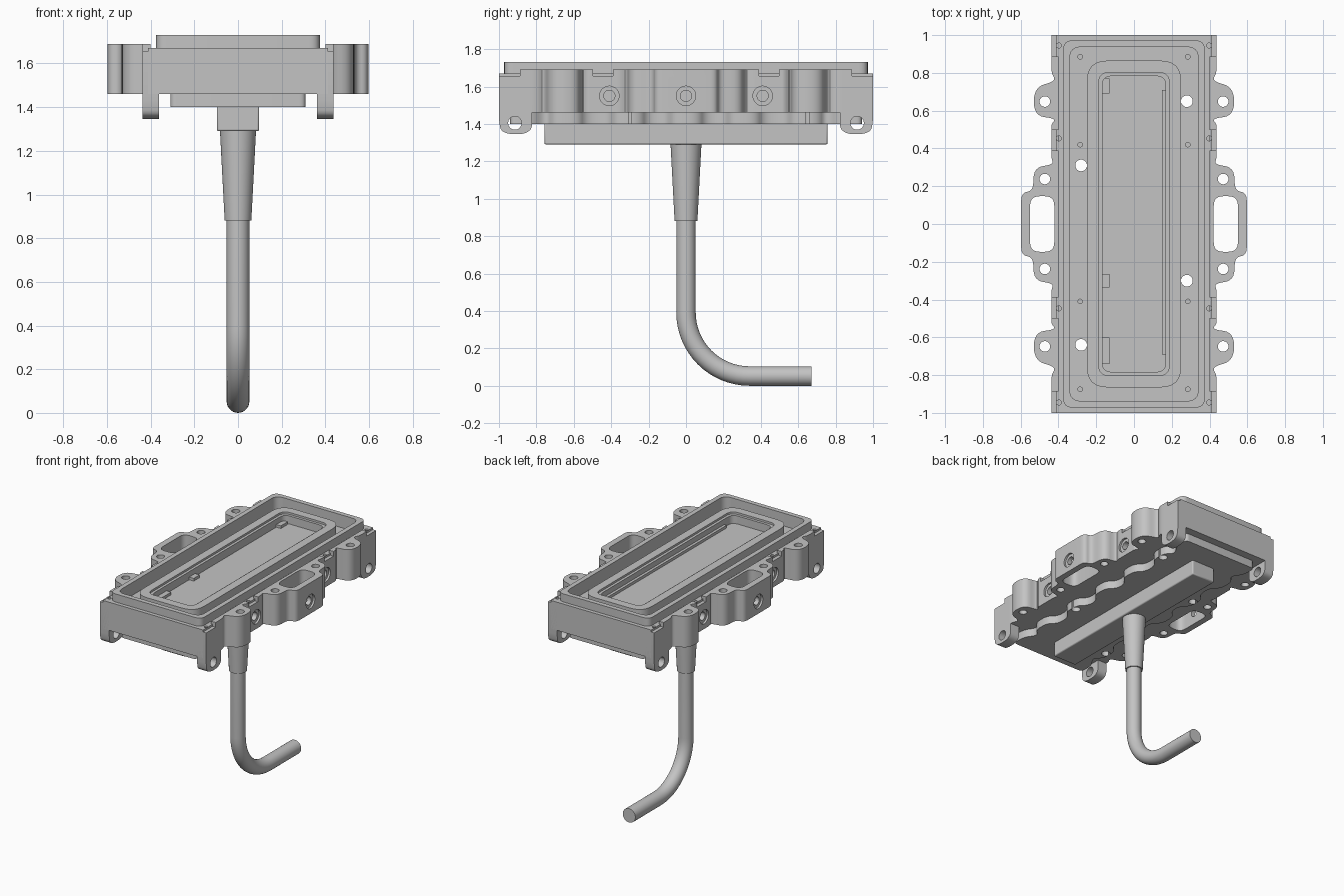
import bpy, bmesh
from math import pi, sin, cos
from mathutils import Vector, Matrix

if "Cube" in bpy.data.objects:
    bpy.data.objects.remove(bpy.data.objects["Cube"], do_unlink=True)

grey = bpy.data.materials.new("mid_grey")
grey.use_nodes = True
grey.diffuse_color = (0.55, 0.55, 0.55, 1)
grey.node_tree.nodes["Principled BSDF"].inputs["Base Color"].default_value = grey.diffuse_color


def add(name, bm):
    bmesh.ops.recalc_face_normals(bm, faces=bm.faces)
    mesh = bpy.data.meshes.new(name)
    bm.to_mesh(mesh)
    bm.free()
    mesh.materials.append(grey)
    obj = bpy.data.objects.new(name, mesh)
    bpy.context.collection.objects.link(obj)
    return obj


def rounded(corners, steps=6):
    """Replace every (x, y, radius) corner by a smooth curve."""
    out = []
    for i, (x, y, r) in enumerate(corners):
        p = Vector((x, y))
        if not r:
            out.append(p)
            continue
        a = Vector(corners[i - 1][:2]) - p
        b = Vector(corners[(i + 1) % len(corners)][:2]) - p
        a = p + a.normalized() * min(r, a.length * 0.48)
        b = p + b.normalized() * min(r, b.length * 0.48)
        for k in range(steps + 1):
            t = k / steps
            out.append(a * (1 - t) ** 2 + p * 2 * t * (1 - t) + b * t * t)
    return out


def prism(name, corners, z0, z1, matrix=None):
    bm = bmesh.new()
    face = bm.faces.new([bm.verts.new((p.x, p.y, z0)) for p in rounded(corners)])
    top = bmesh.ops.extrude_face_region(bm, geom=[face])["geom"]
    verts = [v for v in top if isinstance(v, bmesh.types.BMVert)]
    bmesh.ops.translate(bm, verts=verts, vec=(0, 0, z1 - z0))
    if matrix:
        bm.transform(matrix)
    return add(name, bm)


def rect(hx, hy, r=0, cx=0, cy=0):
    return [(cx + sx * hx, cy + sy * hy, r) for sx, sy in ((-1, -1), (1, -1), (1, 1), (-1, 1))]


def rod(name, r0, r1, start, end, segments=32):
    start, end = Vector(start), Vector(end)
    axis = end - start
    bm = bmesh.new()
    turn = axis.to_track_quat("Z", "Y").to_matrix().to_4x4()
    bmesh.ops.create_cone(bm, cap_ends=True, segments=segments, radius1=r0, radius2=r1,
                          depth=axis.length, matrix=Matrix.Translation((start + end) / 2) @ turn)
    return add(name, bm)


def hole(r, x, y, z0=1.2, z1=1.9):
    return rod("cutter", r, r, (x, y, z0), (x, y, z1), 24)


def combine(obj, others, op="DIFFERENCE"):
    for other in others:
        mod = obj.modifiers.new("boolean", "BOOLEAN")
        mod.operation, mod.solver, mod.object = op, "EXACT", other
    bpy.context.view_layer.update()
    evaluated = obj.evaluated_get(bpy.context.evaluated_depsgraph_get())
    mesh = bpy.data.meshes.new_from_object(evaluated)
    obj.modifiers.clear()
    obj.data = mesh
    mesh.materials.clear()
    mesh.materials.append(grey)
    for other in others:
        bpy.data.objects.remove(other, do_unlink=True)


def side_bores(side, x, y):
    """Counterbored port on a side wall."""
    return [rod("cutter", r, r, (side * (x + 0.05), y, 1.55), (side * (x - d), y, 1.55))
            for r, d in ((0.052, 0.015), (0.03, 0.08))]


# Wavy underside plate, traced up one side and down the other
edge = [(0.31, -0.94, 0.03), (0.31, -0.83, 0.05)]
for y in (-0.64, -0.31, 0, 0.31, 0.64):
    edge += [(0.25, y - 0.11, 0.05), (0.31, y - 0.06, 0.05), (0.31, y + 0.06, 0.05), (0.25, y + 0.11, 0.05)]
edge += [(0.31, 0.83, 0.05), (0.31, 0.94, 0.03)]
plate = edge + [(-x, y, r) for x, y, r in reversed(edge)]

# Main housing: core, raised rim, groove, inner ring and stepped well
housing = prism("housing", rect(0.412, 1.0), 1.46, 1.67)
combine(housing, [prism("rim", rect(0.375, 0.972, 0.05), 1.55, 1.73),
                  prism("plate", plate, 1.40, 1.5)], "UNION")
combine(housing, [prism("groove", rect(0.34, 0.937, 0.06), 1.635, 1.8)])
combine(housing, [prism("ring", rect(0.25, 0.865, 0.11), 1.55, 1.71)], "UNION")
cutters = [prism("cutter", rect(0.188, 0.803, 0.06), 1.695, 1.8),
           prism("cutter", rect(0.168, 0.783, 0.05), 1.635, 1.8)]
for x, y in ((0.28, 0.65), (-0.28, 0.31), (0.28, -0.30), (-0.28, -0.64)):
    cutters.append(hole(0.031, x, y))
for sx in (-1, 1):
    cutters += [hole(0.012, sx * 0.285, y, 1.57) for y in (-0.875, -0.41, 0.42, 0.885)]
    cutters += [hole(0.013, sx * 0.398, y, 1.62) for y in (-0.945, -0.447, 0.453, 0.945)]
    for y in (-0.41, 0.41):
        cutters += side_bores(sx, 0.438, y)
combine(housing, cutters)
parts = [housing]

# Ledges along the floor of the well
for x, y, hx, hy in ((-0.15, -0.3, 0.02, 0.035), (-0.15, -0.67, 0.02, 0.07),
                     (-0.15, 0.73, 0.02, 0.04), (0.16, 0.01, 0.012, 0.7)):
    parts.append(prism("well_ledge", rect(hx, hy, 0, x, y), 1.63, 1.655))

# Side profiles: single bolt lug, and handle loop between two lugs
half = [(0.40, 0.39, 0), (0.438, 0.39, 0), (0.438, 0.35, 0.03), (0.425, 0.315, 0.05),
        (0.53, 0.30, 0.07), (0.535, 0.175, 0.04), (0.597, 0.165, 0.04)]
loop = half + [(x, -y, r) for x, y, r in reversed(half)]
lug = [(0.40, 0.24, 0), (0.438, 0.24, 0), (0.438, 0.15, 0.04), (0.412, 0.11, 0.05),
       (0.53, 0.075, 0.08), (0.53, -0.075, 0.08), (0.412, -0.09, 0.05),
       (0.438, -0.12, 0.03), (0.438, -0.15, 0), (0.40, -0.15, 0)]
upright = Matrix(((0, 0, 1, 0), (1, 0, 0, 0), (0, 1, 0, 0), (0, 0, 0, 1)))

for side, label in ((1, "left"), (-1, "right")):
    def flip(points, turn=1, shift=0):
        return [(side * x, turn * (y + shift), r) for x, y, r in points]

    # One frame per side: handle loop, bolt lugs, port pads and hinge ears
    frame = prism(label + "_side_frame", flip(loop), 1.46, 1.69)
    pieces = []
    cutters = [prism("cutter", rect(0.064, 0.147, 0.05, side * 0.486), 1.3, 1.8)]
    cutters += side_bores(side, 0.597, 0)
    for end in (-1, 1):
        pieces.append(prism("bolt_lug", flip(lug, end, 0.648), 1.46, 1.69))
        pieces.append(prism("port_pad", rect(0.019, 0.07, 0, side * 0.419, end * 0.445), 1.46, 1.655))

        # Hinge ear drawn in the side plane and turned upright
        ear = [(end * y, z, r) for y, z, r in
               ((0.86, 1.655, 0), (0.86, 1.46, 0), (0.823, 1.46, 0), (0.823, 1.345, 0.09),
                (0.99, 1.345, 0.08), (1.0, 1.43, 0), (1.0, 1.655, 0))]
        pieces.append(prism("hinge_ear", ear, *sorted((side * 0.362, side * 0.438)), upright))

        cutters += [hole(0.028, side * 0.472, end * y) for y in (0.238, 0.648)]
        cutters += side_bores(side, 0.438, end * 0.41)
        cutters.append(rod("cutter", 0.036, 0.036, (side * 0.3, end * 0.915, 1.405),
                           (side * 0.5, end * 0.915, 1.405)))
    combine(frame, pieces, "UNION")
    combine(frame, cutters)
    parts.append(frame)

# Long box under the housing
box = prism("lower_box", rect(0.097, 0.757), 1.29, 1.42)
bevel = box.modifiers.new("bevel", "BEVEL")
bevel.width, bevel.segments = 0.008, 2
parts.append(box)

# Tapered strain relief
parts.append(rod("strain_relief", 0.061, 0.083, (0, 0, 0.88), (0, 0, 1.30), 40))

# Bent cable swept along a path
bend = 0.34
path = [(0, 0, 0.95)]
for k in range(17):
    a = k / 16 * pi / 2
    path.append((0, bend * (1 - cos(a)), 0.052 + bend * (1 - sin(a))))
path.append((0, 0.67, 0.052))
bm = bmesh.new()
rings = []
for i, p in enumerate(path):
    a = min(max(i - 1, 0), 16) / 16 * pi / 2
    across = Vector((0, cos(a), sin(a)))
    rings.append([bm.verts.new(Vector(p) + 0.052 * (across * cos(t) + Vector((1, 0, 0)) * sin(t)))
                  for t in (2 * pi * j / 28 for j in range(28))])
for r0, r1 in zip(rings, rings[1:]):
    for j in range(28):
        bm.faces.new((r0[j - 1], r0[j], r1[j], r1[j - 1]))
bm.faces.new(rings[0])
bm.faces.new(rings[-1])
parts.append(add("cable", bm))

# Smooth the curves and keep the machined edges crisp
bpy.ops.object.select_all(action="DESELECT")
for obj in parts:
    obj.select_set(True)
bpy.context.view_layer.objects.active = housing
bpy.ops.object.shade_smooth_by_angle(angle=0.5)
